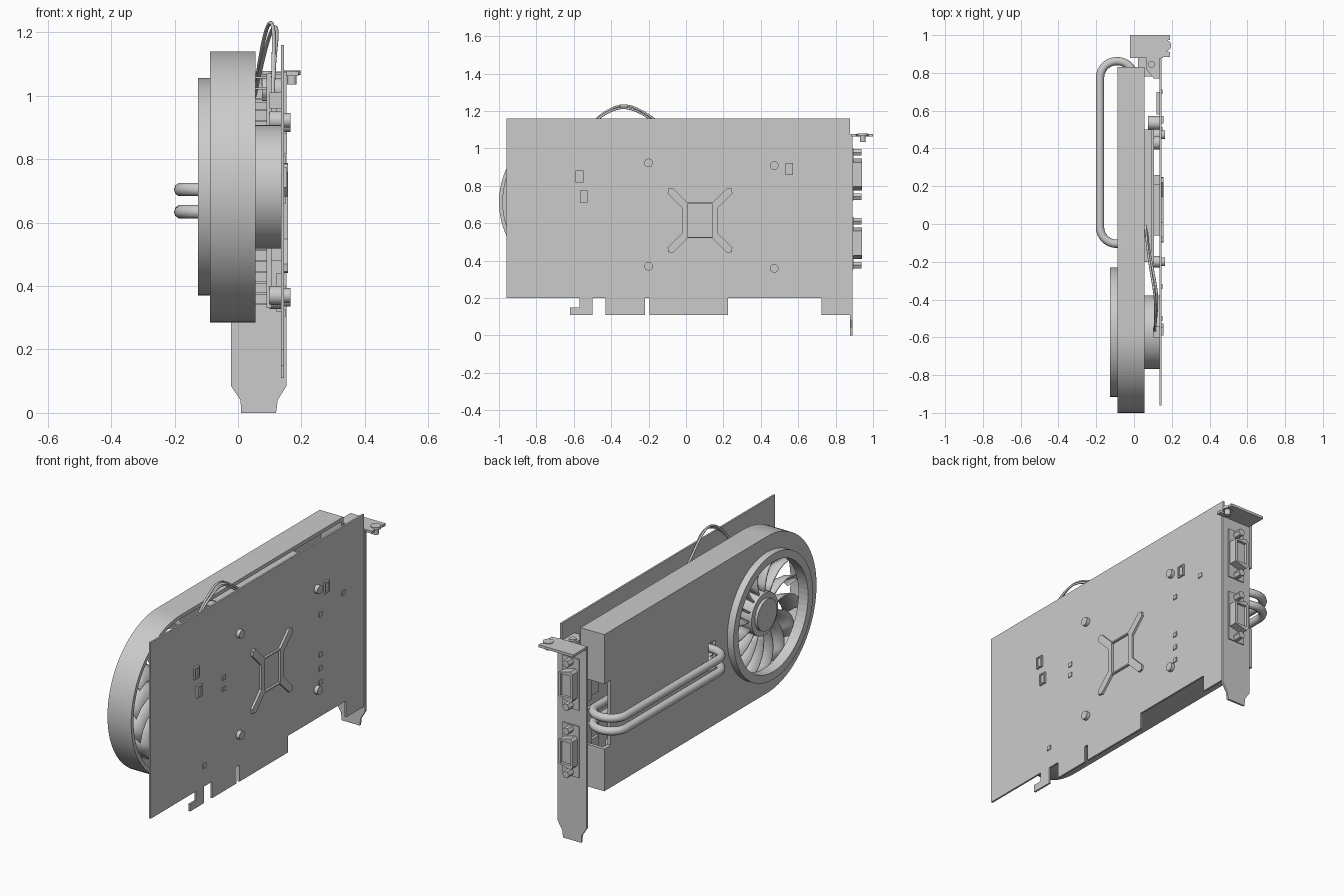
import bpy, bmesh, math
from mathutils import Vector

old = bpy.data.objects.get("Cube")
if old:
    bpy.data.objects.remove(old)

grey = bpy.data.materials.new("light grey")
grey.use_nodes = True
grey.diffuse_color = (0.6, 0.6, 0.6, 1)
grey.node_tree.nodes["Principled BSDF"].inputs["Base Color"].default_value = (0.6, 0.6, 0.6, 1)


def finish(name, bm, smooth=False):
    bmesh.ops.recalc_face_normals(bm, faces=bm.faces)
    mesh = bpy.data.meshes.new(name)
    bm.to_mesh(mesh)
    bm.free()
    mesh.materials.append(grey)
    ob = bpy.data.objects.new(name, mesh)
    bpy.context.collection.objects.link(ob)
    if smooth:
        bpy.ops.object.select_all(action='DESELECT')
        ob.select_set(True)
        bpy.context.view_layer.objects.active = ob
        bpy.ops.object.shade_smooth_by_angle(angle=math.radians(35))
    return ob


def prism(name, pts, lo, hi, axis="x", smooth=False):
    """Extrude a flat outline along one axis."""
    place = {"x": lambda a, b, t: (t, a, b), "y": lambda a, b, t: (a, t, b),
             "z": lambda a, b, t: (a, b, t)}[axis]
    bm = bmesh.new()
    low = [bm.verts.new(place(a, b, lo)) for a, b in pts]
    high = [bm.verts.new(place(a, b, hi)) for a, b in pts]
    bm.faces.new(low)
    bm.faces.new(high)
    for i in range(len(pts)):
        j = (i + 1) % len(pts)
        bm.faces.new((low[i], low[j], high[j], high[i]))
    return finish(name, bm, smooth)


def box(name, x0, x1, y0, y1, z0, z1):
    return prism(name, [(y0, z0), (y1, z0), (y1, z1), (y0, z1)], x0, x1)


def circle(a, b, r, n=32):
    return [(a + r * math.cos(math.tau * i / n), b + r * math.sin(math.tau * i / n)) for i in range(n)]


def disc(name, a, b, r, lo, hi, axis="x", n=32):
    return prism(name, circle(a, b, r, n), lo, hi, axis, True)


def cut(ob, *cutters):
    """Subtract the cutters, then discard them."""
    for c in cutters:
        c.hide_render = True
        m = ob.modifiers.new("cut", 'BOOLEAN')
        m.operation, m.object, m.solver = 'DIFFERENCE', c, 'EXACT'
    deps = bpy.context.evaluated_depsgraph_get()
    ob.data = bpy.data.meshes.new_from_object(ob.evaluated_get(deps))
    ob.modifiers.clear()
    for c in cutters:
        bpy.data.objects.remove(c)
    return ob


def tube(name, pts, r, fillet=0.0):
    """Round tube along a path, with rounded corners."""
    path = [Vector(p) for p in pts]
    if fillet:
        out = [path[0]]
        for a, b, c in zip(path, path[1:], path[2:]):
            p, q = b + (a - b).normalized() * fillet, b + (c - b).normalized() * fillet
            centre = p + q - b
            out += [centre + (b - p) * math.sin(t) + (b - q) * math.cos(t)
                    for t in [math.pi / 2 * (1 - i / 8) for i in range(8, -1, -1)]][::1]
        out.append(path[-1])
        path = out
    curve = bpy.data.curves.new(name, 'CURVE')
    curve.dimensions, curve.bevel_depth, curve.bevel_resolution = '3D', r, 3
    curve.use_fill_caps = True
    s = curve.splines.new('POLY' if fillet else 'NURBS')
    s.points.add(len(path) - 1)
    for pt, co in zip(s.points, path):
        pt.co = (*co, 1)
    if not fillet:
        s.use_endpoint_u, s.order_u = True, 4
    curve.materials.append(grey)
    ob = bpy.data.objects.new(name, curve)
    bpy.context.collection.objects.link(ob)
    return ob


FY, FZ = -0.5725, 0.7125   # fan centre


def shell_outline(r, end):
    arc = [math.pi / 2 + math.pi * i / 40 for i in range(41)]
    return [(end, FZ + r)] + [(FY + r * math.cos(t), FZ + r * math.sin(t)) for t in arc] + [(end, FZ - r)]


# Shroud: rounded shell, open towards the board
shroud = prism("shroud", shell_outline(0.4275, 0.83), -0.088, 0.055, smooth=True)
cut(shroud,
    prism("hollow", shell_outline(0.407, 0.812), -0.068, 0.1),
    prism("fan_hole", circle(FY, FZ, 0.3, 64), -0.2, 0.0),
    box("end_slot", -0.2, 0.1, 0.775, 0.9, 0.515, 0.87),
    box("pipe_slot", -0.2, 0.0, -0.13, -0.07, 0.595, 0.745))
cut(prism("fan_ring", circle(FY, FZ, 0.3425, 64), -0.126, -0.088, smooth=True),
    prism("ring_hole", circle(FY, FZ, 0.3, 64), -0.2, 0.1))

# Fan: hub, motor and swept blades
disc("fan_motor", FY, FZ, 0.195, 0.045, 0.135, n=48)
disc("fan_hub", FY, FZ, 0.115, -0.075, 0.05, n=48)
disc("hub_cap", FY, FZ, 0.085, -0.09, -0.07, n=48)
bm = bmesh.new()
COUNT, STEPS = 15, 7
for k in range(COUNT):
    rows = []
    for i in range(STEPS):
        f = i / (STEPS - 1)
        r, turn = 0.11 + 0.25 * f, math.tau * k / COUNT + 0.45 * f * f
        rows.append([bm.verts.new((x, FY + r * math.cos(turn + lean), FZ + r * math.sin(turn + lean)))
                     for x, lean in ((-0.062, 0.0), (-0.01, 0.07), (0.04, 0.2))])
    for p, q in zip(rows, rows[1:]):
        for j in range(2):
            bm.faces.new((p[j], p[j + 1], q[j + 1], q[j]))
blades = finish("fan_blades", bm, True)
blades.modifiers.new("thickness", 'SOLIDIFY').thickness = 0.008

# Circuit board with edge connector and latch hook
prism("circuit_board", [
    (-0.96, 0.2), (-0.57, 0.2), (-0.57, 0.15), (-0.62, 0.15), (-0.62, 0.11), (-0.5, 0.11), (-0.5, 0.2),
    (-0.43, 0.2), (-0.43, 0.11), (-0.22, 0.11), (-0.22, 0.2), (-0.195, 0.2), (-0.195, 0.11), (0.225, 0.11),
    (0.225, 0.2), (0.725, 0.2), (0.725, 0.11), (0.878, 0.11), (0.878, 1.16), (-0.96, 1.16)], 0.135, 0.145)

# Heatsink fins, base and processor
for i in range(22):
    z = 0.34 + i * 0.034
    box("heatsink_fin", -0.06, 0.1, -0.2, 0.5, z, z + 0.006)
box("heatsink_base", 0.09, 0.105, -0.21, 0.5, 0.33, 1.07)
box("processor", 0.105, 0.135, -0.06, 0.21, 0.48, 0.75)
for z in (0.32, 0.5, 0.68, 0.86):
    box("memory_chip", 0.12, 0.135, 0.58, 0.7, z, z + 0.12)

# Two heat pipes looping outside the shroud
for z in (0.634, 0.704):
    tube("heat_pipe", [(-0.03, -0.105, z), (-0.18, -0.105, z), (-0.18, 0.862, z),
                       (0.0, 0.862, z), (0.0, 0.6, z)], 0.022, 0.088)

# Fan wires and their plug
for d in (0.0, 0.014):
    tube("fan_wire", [(0.05, 0.2, 0.99), (0.055, 0.0, 1.02 - d), (0.085 + d, -0.25, 1.24 - d),
                      (0.12 + d, -0.4, 1.24 - d), (0.11, -0.55, 1.1), (0.11, -0.57, 0.98)], 0.006)
box("wire_plug", 0.09, 0.135, 0.21, 0.26, 0.97, 1.01)
box("wire_socket", 0.1, 0.135, -0.6, -0.54, 0.96, 1.01)
for y in (0.43, 0.535):
    disc("capacitor", y, 1.02, 0.036, 0.075, 0.135)

# Mounting screws through the board
for y, z in ((-0.2, 0.922), (0.472, 0.908), (-0.2, 0.37), (0.472, 0.358)):
    disc("mount_screw", y, z, 0.023, 0.145, 0.165)
    disc("mount_post", y, z, 0.03, 0.1, 0.135)

# Cross-shaped backplate with a square window
CY, CZ = 0.075, 0.615
cross = []
for k in range(4):
    a = math.pi / 4 + k * math.pi / 2
    u, v = Vector((math.cos(a), math.sin(a))), Vector((-math.sin(a), math.cos(a)))
    for along, side in ((0.115, -0.02), (0.225, -0.02), (0.24, 0.0), (0.225, 0.02), (0.115, 0.02)):
        p = u * along + v * side
        cross.append((CY + p.x, CZ + p.y))
cut(prism("cross_bracket", cross, 0.145, 0.157),
    box("window", 0.1, 0.2, CY - 0.066, CY + 0.066, CZ - 0.088, CZ + 0.088))

# Small parts on the back of the board
for y, z in ((-0.57, 0.85), (-0.547, 0.742), (0.552, 0.89)):
    cut(box("coil_frame", 0.145, 0.155, y - 0.021, y + 0.021, z - 0.032, z + 0.032),
        box("recess", 0.149, 0.2, y - 0.014, y + 0.014, z - 0.025, z + 0.025))
for y, z in ((-0.33, 0.73), (-0.33, 0.67), (-0.5, 0.315), (0.5, 0.76), (0.5, 0.54), (0.5, 0.465), (0.5, 0.39),
             (0.7, 0.8)):
    box("small_component", 0.145, 0.15, y - 0.013, y + 0.013, z - 0.012, z + 0.012)

# Slot bracket with folded tab, flange and screws
prism("slot_bracket", [(0.01, 0), (0.12, 0), (0.125, 0.04), (0.153, 0.085), (0.153, 1.075), (-0.022, 1.075),
                       (-0.022, 0.085), (0.008, 0.04)], 0.878, 0.889, "y")
prism("bracket_tab", [(-0.02, 0.885), (0.19, 0.885), (0.19, 0.91), (0.15, 0.925), (0.15, 0.965), (0.19, 0.975),
                      (0.19, 1.0), (-0.02, 1.0)], 1.062, 1.076, "z")
disc("tab_screw_head", 0.17, 0.945, 0.027, 1.066, 1.08, "z")
disc("tab_screw", 0.17, 0.945, 0.015, 1.035, 1.066, "z")
prism("bracket_flange", [(0.065, 0.88), (0.065, 0.82), (0.105, 0.77), (0.14, 0.77), (0.14, 0.88)],
      1.055, 1.068, "z")
disc("flange_screw", 0.092, 0.845, 0.018, 1.03, 1.078, "z")

# Two video sockets, each with a pair of screw posts
for z in (0.86, 0.493):
    box("socket_plate", 0.02, 0.12, 0.889, 0.895, z - 0.14, z + 0.14)
    h = 0.085
    cut(prism("video_socket", [(0.028, z - h + 0.015), (0.04, z - h), (0.112, z - h + 0.02),
                               (0.112, z + h - 0.02), (0.04, z + h), (0.028, z + h - 0.015)], 0.889, 0.94, "y"),
        box("socket_recess", 0.04, 0.1, 0.925, 1.0, z - 0.06, z + 0.06))
    box("socket_body", 0.02, 0.135, 0.78, 0.878, z - 0.12, z + 0.12)
    for s in (-1, 1):
        disc("socket_post", 0.07, z + s * 0.118, 0.02, 0.889, 0.938, "y", 6)
